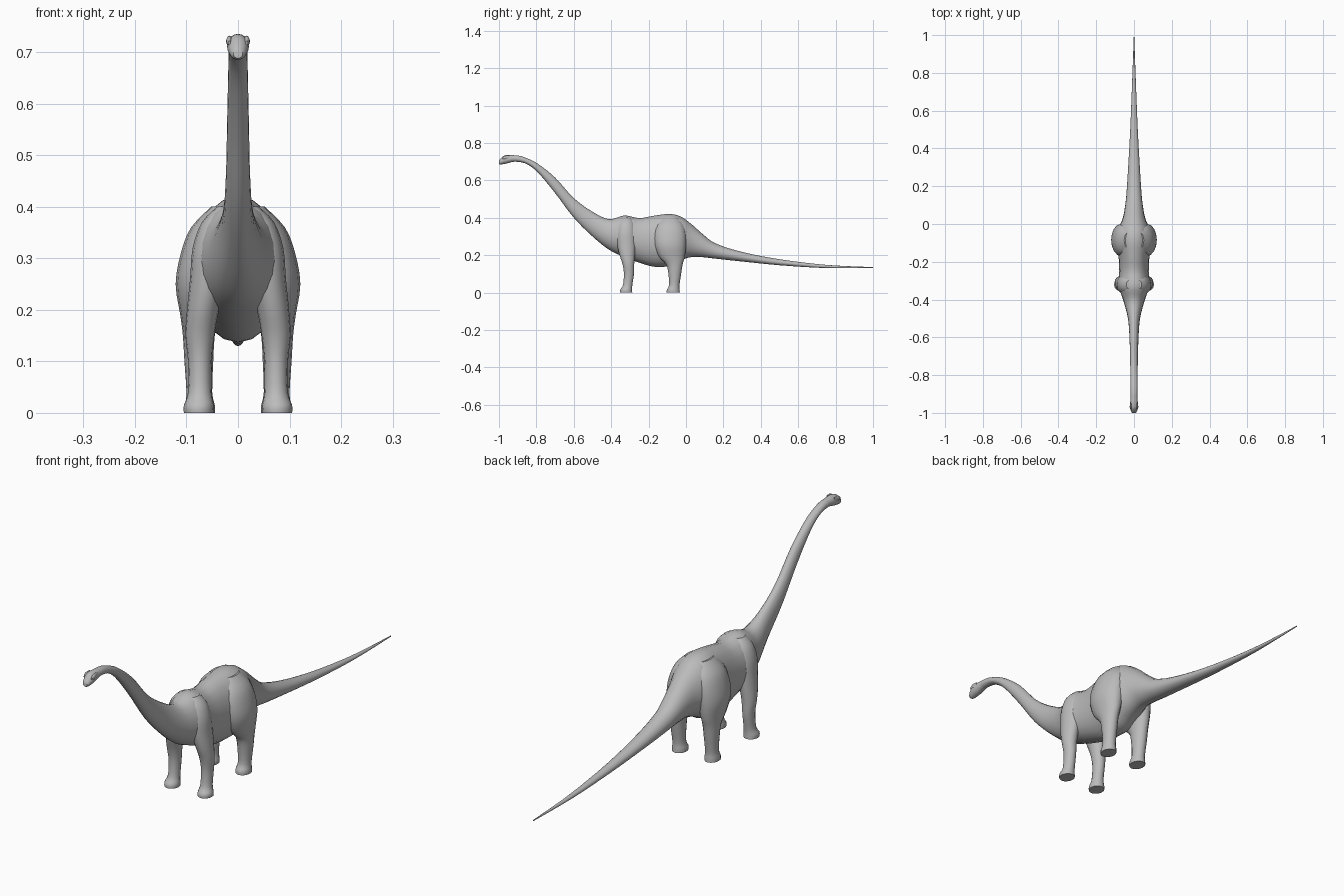
import bpy, bmesh
from math import sin, cos, pi, radians
from mathutils import Vector

cube = bpy.data.objects.get("Cube")
if cube:
    bpy.data.objects.remove(cube, do_unlink=True)

skin = bpy.data.materials.new("grey_skin")
skin.use_nodes = True
colour = (0.5, 0.5, 0.5, 1)
skin.diffuse_color = colour
skin.node_tree.nodes["Principled BSDF"].inputs["Base Color"].default_value = colour


def smooth_stations(rows, steps):
    """Catmull-Rom interpolation between the given stations."""
    out = []
    for i in range(len(rows) - 1):
        quad = rows[max(i - 1, 0)], rows[i], rows[i + 1], rows[min(i + 2, len(rows) - 1)]
        for s in range(steps):
            t = s / steps
            out.append([b + t / 2 * (c - a + t * (2*a - 5*b + 4*c - d + t * (3*(b - c) + d - a)))
                        for a, b, c, d in zip(*quad)])
    return out + [list(rows[-1])]


def loft(name, rings):
    """Skin a list of point rings and close both ends."""
    bm = bmesh.new()
    loops = [[bm.verts.new(p) for p in ring] for ring in rings]
    n = len(loops[0])
    for a, b in zip(loops, loops[1:]):
        for i in range(n):
            j = (i + 1) % n
            bm.faces.new((a[i], a[j], b[j], b[i]))
    bm.faces.new(loops[0])
    bm.faces.new(loops[-1])
    bmesh.ops.recalc_face_normals(bm, faces=bm.faces)
    mesh = bpy.data.meshes.new(name)
    bm.to_mesh(mesh)
    bm.free()
    mesh.materials.append(skin)
    obj = bpy.data.objects.new(name, mesh)
    bpy.context.collection.objects.link(obj)
    bpy.ops.object.select_all(action='DESELECT')
    obj.select_set(True)
    bpy.context.view_layer.objects.active = obj
    bpy.ops.object.shade_smooth_by_angle(angle=radians(40))
    return obj


def body_ring(y, top, bottom, half):
    # egg-shaped upright section, widest just below the middle
    mid = bottom + 0.47 * (top - bottom)
    ring = []
    for i in range(20):
        a = 2 * pi * i / 20
        s = sin(a)
        ring.append(Vector((half * cos(a), y, mid + s * ((top - mid) if s > 0 else (mid - bottom)))))
    return ring


def leg_ring(z, x, y, rx, ry):
    return [Vector((x + rx * cos(2 * pi * i / 16), y + ry * sin(2 * pi * i / 16), z))
            for i in range(16)]


# Neck, trunk and tail: y, top, bottom, half width
trunk = [
    (-0.95, .733, .698, .019), (-.90, .733, .699, .018), (-.85, .718, .686, .018),
    (-.79, .687, .640, .019), (-.70, .615, .532, .021), (-.60, .505, .400, .024),
    (-.50, .432, .300, .032), (-.41, .392, .228, .055), (-.33, .412, .190, .080),
    (-.25, .398, .160, .078), (-.17, .411, .138, .082), (-.09, .420, .142, .094),
    (-.03, .407, .172, .084), (.03, .365, .190, .060), (.09, .312, .189, .048),
    (.16, .262, .181, .040), (.30, .217, .166, .031), (.50, .178, .146, .020),
    (.75, .148, .131, .010), (1.0, .136, .131, .001),
]
loft("body_neck_and_tail", [body_ring(*r) for r in smooth_stations(trunk, 4)])

# Head: blunt snout, broad cheeks and a raised brow
head = [
    (-1.0, .705, .688, .009), (-.992, .716, .685, .015), (-.975, .731, .687, .020),
    (-.955, .735, .691, .021), (-.93, .735, .698, .019), (-.90, .732, .701, .016),
]
loft("head", [body_ring(*r) for r in smooth_stations(head, 3)])

# Legs: z, x, y, x radius, y radius
front_leg = [
    (0, .076, -.320, .029, .033), (.015, .076, -.320, .029, .032),
    (.04, .074, -.312, .023, .025), (.10, .074, -.305, .023, .027),
    (.15, .074, -.308, .028, .031), (.20, .068, -.314, .031, .041),
    (.26, .057, -.318, .036, .050), (.32, .048, -.320, .040, .051),
    (.37, .036, -.320, .034, .043), (.40, .024, -.320, .016, .024),
]
hind_leg = [
    (0, .074, -.068, .029, .035), (.015, .074, -.068, .029, .034),
    (.04, .075, -.063, .025, .028), (.10, .076, -.060, .028, .034),
    (.15, .076, -.062, .031, .044), (.19, .074, -.075, .038, .068),
    (.25, .070, -.084, .051, .084), (.31, .060, -.086, .051, .086),
    (.36, .045, -.086, .046, .074), (.40, .026, -.086, .026, .045),
]
for part, rows in (("front", front_leg), ("hind", hind_leg)):
    for side, sign in (("left", 1), ("right", -1)):
        loft(f"{side}_{part}_leg", [leg_ring(z, sign * x, y, rx, ry)
                                    for z, x, y, rx, ry in smooth_stations(rows, 3)])

# Small brow ridges above the eyes
for side, sign in (("left", 1), ("right", -1)):
    brow = [(-.982, .722, .714, .002), (-.968, .731, .712, .006), (-.945, .732, .714, .002)]
    rings = [[p + Vector((sign * .017, 0, 0)) for p in body_ring(*r)]
             for r in smooth_stations(brow, 3)]
    loft(f"{side}_brow", rings)
